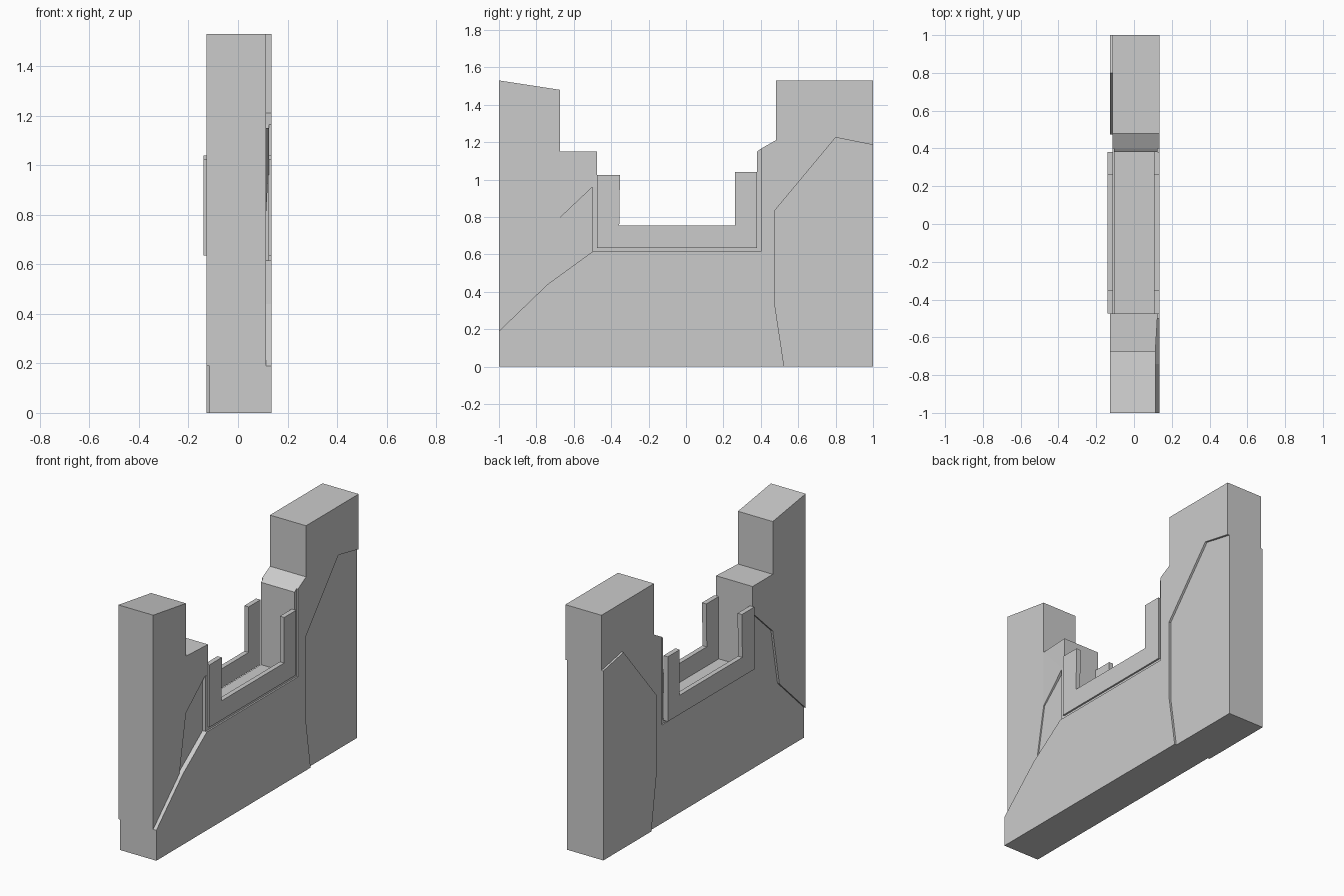
import bpy, bmesh

if "Cube" in bpy.data.objects:
    bpy.data.objects.remove(bpy.data.objects["Cube"])


def prism(name, pts, x0, x1):
    """Extrude a (y, z) profile from x0 to x1; a third value overrides x1 at that point."""
    bm = bmesh.new()
    back = [bm.verts.new((x0, p[0], p[1])) for p in pts]
    front = [bm.verts.new((p[2] if len(p) > 2 else x1, p[0], p[1])) for p in pts]
    bm.faces.new(back)
    bm.faces.new(front)
    n = len(pts)
    for i in range(n):
        j = (i + 1) % n
        bm.faces.new((back[i], back[j], front[j], front[i]))
    bmesh.ops.recalc_face_normals(bm, faces=bm.faces)
    big = [f for f in bm.faces if len(f.verts) > 4]
    bmesh.ops.triangulate(bm, faces=big)
    mesh = bpy.data.meshes.new(name)
    bm.to_mesh(mesh)
    bm.free()
    obj = bpy.data.objects.new(name, mesh)
    bpy.context.collection.objects.link(obj)
    return obj


# Main wall slab, running under the window and up the far side
prism("main_wall", [
    (-1, 0), (.525, 0), (.475, .33), (.475, .835), (.8, 1.225), (1, 1.185),
    (1, 1.53), (.48, 1.53), (.48, 1.21), (.4, 1.165), (.4, .615), (-.5, .615),
    (-.74, .44), (-1, .19)], -.115, .135)

# Shifted slab at the far lower corner
prism("rear_slab", [
    (.525, 0), (1, 0), (1, 1.185), (.8, 1.225), (.475, .835), (.475, .33)],
    -.128, .122)

# Shifted slab at the near end, flaring slightly toward the window
prism("front_slab", [
    (-1, .19), (-.74, .44), (-.675, .795), (-.675, 1.48), (-1, 1.53)],
    -.128, .113)
prism("front_slab_shoulder", [
    (-.675, .795), (-.5, .96, .122), (-.475, .96, .125), (-.475, 1.15, .125),
    (-.675, 1.15)], -.128, .113)

# Recessed fragment beside the window
prism("wall_fragment", [
    (-.74, .44), (-.5, .615), (-.5, .96), (-.675, .795)], -.115, .105)

# Recessed lining band around the opening
prism("window_lining", [
    (-.5, .615), (.4, .615), (.4, 1.165), (.38, 1.15), (.38, .635),
    (-.475, .635), (-.475, .96), (-.5, .96)], -.107, .125)

# Broken window trim on both faces
for side, x0, x1 in (("left", -.14, -.11), ("right", .106, .136)):
    prism("window_trim_" + side, [
        (-.475, .635), (.38, .635), (.38, 1.04), (.262, 1.04), (.262, .755),
        (-.357, .755), (-.353, 1.025), (-.475, 1.025)], x0, x1)
